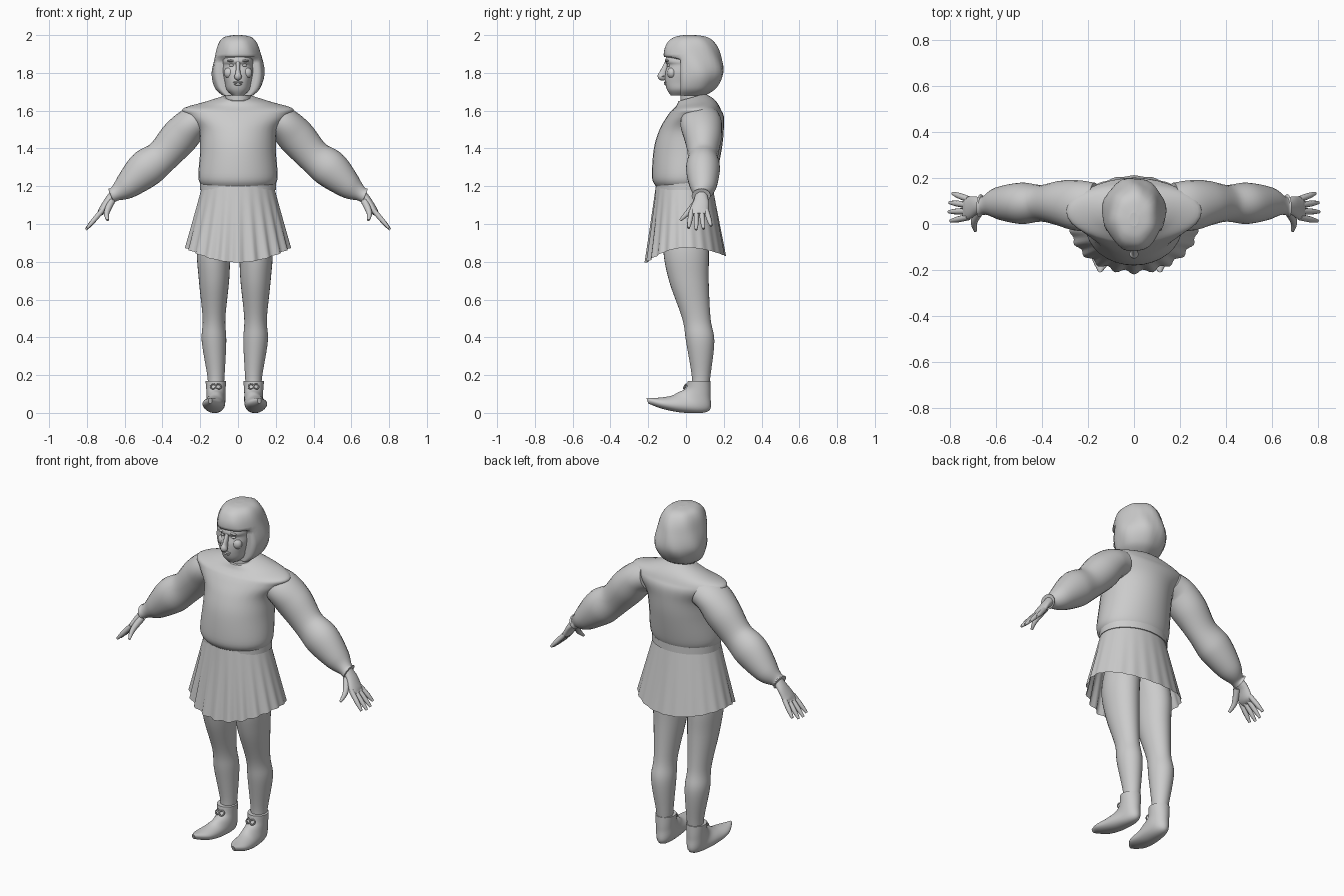
import bpy, bmesh, math
from mathutils import Vector

cube = bpy.data.objects.get("Cube")
if cube:
    bpy.data.objects.remove(cube)

shade = 0.6
grey = bpy.data.materials.new("plain grey")
grey.use_nodes = True
grey.diffuse_color = (shade, shade, shade, 1)
grey.node_tree.nodes["Principled BSDF"].inputs["Base Color"].default_value = grey.diffuse_color

LEG_OFFSET = -.017


def finish(obj, name):
    obj.name = name
    obj.data.materials.clear()
    obj.data.materials.append(grey)
    for poly in obj.data.polygons:
        poly.use_smooth = len(poly.vertices) <= 4


def skin(name, rings, caps=True):
    """Join rings of points into a tube."""
    bm = bmesh.new()
    loops = [[bm.verts.new(point) for point in ring] for ring in rings]
    count = len(loops[0])
    for lower, upper in zip(loops, loops[1:]):
        for i in range(count):
            j = (i + 1) % count
            bm.faces.new((lower[i], lower[j], upper[j], upper[i]))
    if caps:
        bm.faces.new(loops[0])
        bm.faces.new(loops[-1])
    bmesh.ops.recalc_face_normals(bm, faces=bm.faces)
    mesh = bpy.data.meshes.new(name)
    bm.to_mesh(mesh)
    bm.free()
    obj = bpy.data.objects.new(name, mesh)
    bpy.context.collection.objects.link(obj)
    finish(obj, name)


def spline(keys, steps=6):
    """Pass a smooth curve through key rows of numbers."""
    keys = [Vector(key) for key in keys]
    last = len(keys) - 1
    slopes = [(keys[min(i + 1, last)] - keys[max(i - 1, 0)]) / 2 for i in range(last + 1)]
    rows = []
    for i in range(last):
        for step in range(steps):
            t = step / steps
            blend = t * t * (3 - 2 * t)
            rows.append(keys[i].lerp(keys[i + 1], blend)
                        + slopes[i] * t * (1 - t) ** 2 - slopes[i + 1] * t * t * (1 - t))
    return rows + [keys[last]]


def level(z, front, back, half_width, x=0):
    return tilted(front, z, back, z, half_width, x)


def tilted(front, front_z, back, back_z, half_width, x=0):
    return front, front_z, back, back_z, half_width, x


def unchanged(point, angle):
    return point


def power(value, n):
    return math.copysign(abs(value) ** (2 / n), value)


def loft(name, keys, sides=32, squareness=2, warp=unchanged, offset=0, mirror=1, caps=True):
    """Skin oval sections that run from a front point to a back point."""
    rings = []
    for front, front_z, back, back_z, half_width, x in spline(keys):
        middle = Vector((offset + mirror * x, (front + back) / 2, (front_z + back_z) / 2))
        reach = Vector((0, front - back, front_z - back_z)) / 2
        ring = []
        for i in range(sides):
            angle = math.tau * i / sides
            across = Vector((half_width * power(math.sin(angle), squareness), 0, 0))
            point = middle + reach * power(math.cos(angle), squareness) + across
            ring.append(warp(point, angle))
        rings.append(ring)
    skin(name, rings, caps)


def stem(x, y, z, depth, thickness):
    return x, y, z, depth, thickness


def limb(name, keys, mirror=1, sides=24):
    """Skin oval sections square to a path."""
    rows = spline(keys)
    centres = [Vector(row[:3]) for row in rows]
    rings = []
    for i, (centre, row) in enumerate(zip(centres, rows)):
        ahead = centres[min(i + 1, len(rows) - 1)]
        along = (ahead - centres[max(i - 1, 0)]).normalized()
        v = along.cross(Vector((0, 1, 0))).normalized()
        u = v.cross(along)
        ring = []
        for k in range(sides):
            angle = math.tau * k / sides
            point = centre + u * row[3] * math.cos(angle) + v * row[4] * math.sin(angle)
            point.x *= mirror
            ring.append(point)
        rings.append(ring)
    skin(name, rings)


def ball(name, location, scale):
    bpy.ops.mesh.primitive_uv_sphere_add(segments=16, ring_count=10, location=location)
    bpy.context.object.scale = scale
    finish(bpy.context.object, name)


# Tunic body, blousing over the waist, with a collar that dips in front
def dip_collar(point, angle):
    point.z += 4 * max(0, point.z - 1.6) * (point.y - .03)
    return point


loft("tunic_body", [
    level(1.2, -.16, .14, .19), level(1.25, -.18, .16, .21), level(1.4, -.17, .19, .2),
    level(1.5, -.14, .2, .21), level(1.57, -.1, .2, .27), level(1.61, -.07, .18, .29),
    level(1.64, -.05, .15, .18), level(1.67, -.04, .1, .08)], warp=dip_collar)
loft("waist_band", [level(1.18, -.16, .15, .2), level(1.22, -.16, .15, .2)])


# Pleated skirt, its hem lower at front and back than at the sides
def pleat(point, angle):
    drop = (1.2 - point.z) * 3
    front = max(0, math.cos(angle))
    fold = 1 + drop * (.01 + .03 * front) * math.cos(22 * angle)
    lift = drop * (.04 * math.sin(angle) ** 2 - .03 * front ** 2)
    return Vector((point.x * fold, point.y * fold, point.z + lift))


loft("skirt", [level(1.2, -.16, .14, .19), level(.83, -.21, .21, .28)],
     sides=132, warp=pleat, caps=False)

# Neck and head
loft("neck", [level(1.6, -.03, .1, .07), level(1.76, -.03, .09, .06)])
loft("head", [
    level(1.68, -.08, .03, .03), level(1.71, -.1, .07, .06), level(1.75, -.11, .09, .07),
    level(1.8, -.11, .1, .08), level(1.84, -.1, .1, .08), level(1.87, -.11, .1, .08),
    level(1.95, -.07, .08, .06)], squareness=2.3)
limb("nose", [stem(0, -.1, 1.86, .01, .01), stem(0, -.12, 1.8, .02, .013),
              stem(0, -.13, 1.78, .02, .02), stem(0, -.11, 1.77, .01, .01)])
ball("upper_lip", (0, -.107, 1.75), (.026, .009, .006))
ball("lower_lip", (0, -.106, 1.74), (.02, .01, .007))
for side, sign in (("left", 1), ("right", -1)):
    ball(side + "_eye", (sign * .033, -.09, 1.84), (.015, .01, .008))
    ball(side + "_eyebrow", (sign * .035, -.1, 1.864), (.024, .01, .006))
    ball(side + "_cheek", (sign * .045, -.075, 1.8), (.03, .025, .03))


# Bobbed wavy hair, cut away around the face
def wave(point, angle):
    ripple = 1 + .02 * math.sin(7 * angle + 22 * point.z)
    point.x *= ripple
    point.y *= ripple
    if point.z < 1.875:
        point.y = max(point.y, -.03)
    return point


loft("hair", [
    level(1.68, -.07, .1, .08), level(1.72, -.09, .16, .12), level(1.8, -.1, .2, .14),
    level(1.9, -.12, .18, .12), level(1.96, -.1, .15, .1), level(1.99, -.06, .11, .07),
    level(2, -.01, .05, .02)], warp=wave)

for side, sign in (("left", 1), ("right", -1)):
    # Full sleeve gathered into a cuff
    limb(side + "_sleeve", [
        stem(.17, .08, 1.56, .1, .08), stem(.24, .08, 1.53, .11, .09),
        stem(.31, .09, 1.46, .1, .1), stem(.4, .09, 1.36, .08, .09),
        stem(.49, .09, 1.29, .09, .1), stem(.59, .09, 1.2, .07, .07),
        stem(.65, .08, 1.16, .04, .04), stem(.67, .08, 1.15, .05, .04)], sign)

    # Hand with spread fingers
    limb(side + "_palm", [
        stem(.65, .08, 1.16, .03, .03), stem(.69, .08, 1.12, .04, .02),
        stem(.72, .07, 1.07, .05, .02), stem(.74, .07, 1.05, .05, .01)], sign)
    for i, finger in enumerate(("index", "middle", "ring", "little")):
        root = Vector((.72, .03 + .026 * i, 1.07))
        reach = 1 - .06 * (i - 1.2) ** 2
        tip = root + Vector((.086 * reach, .014 * (i - 1.2), -.1 * reach))
        limb(f"{side}_{finger}_finger",
             [stem(*root.lerp(tip, t), r, r) for t, r in ((0, .014), (.6, .013), (1, .007))],
             sign, 10)
    limb(side + "_thumb", [
        stem(.67, .06, 1.12, .02, .02), stem(.695, .01, 1.06, .015, .015),
        stem(.69, -.03, 1.02, .007, .007)], sign, 10)

    # Leg in hose
    loft(side + "_leg", [
        level(1.05, -.1, .1, .09, .08), level(.87, -.12, .12, .09, .11),
        level(.7, -.09, .12, .08, .11), level(.5, -.02, .13, .06, .11),
        level(.38, 0, .15, .065, .11), level(.2, .03, .13, .046, .1),
        level(.12, .03, .12, .04, .1)], offset=LEG_OFFSET, mirror=sign)

    # Soft ankle shoe with an upturned toe
    loft(side + "_shoe", [
        tilted(.01, .17, .13, .17, .055, .1), tilted(0, .13, .13, .09, .05, .1),
        tilted(-.04, .11, .12, .01, .05, .1), tilted(-.08, .09, 0, 0, .055, .11),
        tilted(-.15, .08, -.12, .02, .05, .12), tilted(-.21, .08, -.2, .05, .01, .13)],
        offset=LEG_OFFSET, mirror=sign)

    # Lace bow over the instep
    for turn in (-1, 1):
        bpy.ops.mesh.primitive_torus_add(
            major_radius=.014, minor_radius=.004, major_segments=16, minor_segments=6,
            location=(LEG_OFFSET + sign * .1 + turn * .014, -.005, .14),
            rotation=(1, turn / 2, 0))
        finish(bpy.context.object, side + "_shoe_lace")
